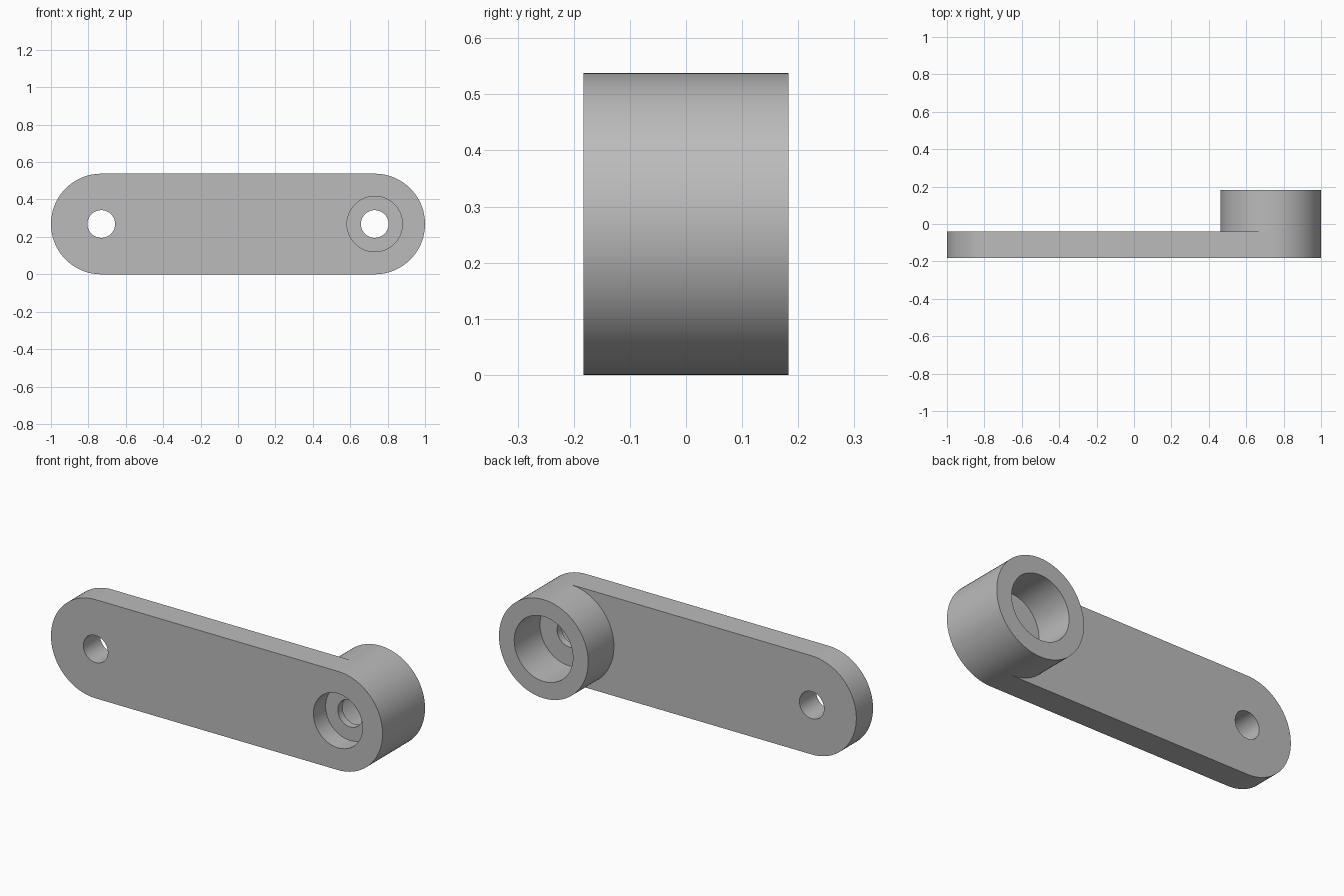
import bpy
import bmesh
from math import radians, pi, sin, cos

cube = bpy.data.objects.get("Cube")
if cube:
    bpy.data.objects.remove(cube, do_unlink=True)

R = 0.269            # end radius of the arm
PIN = 1 - R          # distance of each hole axis from the centre
FRONT, STEP, BACK = -0.183, -0.039, 0.183
HOLE, FRONT_BORE, BACK_BORE = 0.074, 0.148, 0.177
FRONT_FLOOR = -0.078
SEG = 96

grey = bpy.data.materials.new("plain_grey")
grey.use_nodes = True
colour = (0.5, 0.5, 0.5, 1)
grey.diffuse_color = colour
grey.node_tree.nodes["Principled BSDF"].inputs["Base Color"].default_value = colour


def arc(x, r, start, sweep, steps):
    """Points of an arc in the x-z plane about a hole axis."""
    return [(x + r * cos(start + sweep * i / steps),
             R + r * sin(start + sweep * i / steps)) for i in range(steps + 1)]


def make_object(name, bm):
    bmesh.ops.recalc_face_normals(bm, faces=bm.faces)
    mesh = bpy.data.meshes.new(name)
    bm.to_mesh(mesh)
    bm.free()
    mesh.materials.append(grey)
    obj = bpy.data.objects.new(name, mesh)
    bpy.context.collection.objects.link(obj)
    return obj


def prism(name, outline, y0, y1):
    """Extrude a closed x-z outline along y."""
    bm = bmesh.new()
    face = bm.faces.new([bm.verts.new((x, y0, z)) for x, z in outline])
    grown = bmesh.ops.extrude_face_region(bm, geom=[face])["geom"]
    moved = [v for v in grown if isinstance(v, bmesh.types.BMVert)]
    bmesh.ops.translate(bm, verts=moved, vec=(0, y1 - y0, 0))
    return make_object(name, bm)


def select_only(obj):
    bpy.ops.object.select_all(action='DESELECT')
    obj.select_set(True)
    bpy.context.view_layer.objects.active = obj


def drill(obj, x, r, y0, y1):
    """Cut a round bore and drop the cutter."""
    cutter = prism("bore_cutter", arc(x, r, 0, 2 * pi, SEG)[:-1], y0, y1)
    cutter.hide_render = True
    mod = obj.modifiers.new("bore", 'BOOLEAN')
    mod.operation = 'DIFFERENCE'
    mod.solver = 'EXACT'
    mod.object = cutter
    select_only(obj)
    bpy.ops.object.modifier_apply(modifier=mod.name)
    bpy.data.objects.remove(cutter, do_unlink=True)


# Flat arm with rounded ends, a hole at each end and a front counterbore
outline = arc(PIN, R, -pi / 2, pi, SEG // 2) + arc(-PIN, R, pi / 2, pi, SEG // 2)
arm = prism("arm_plate", outline, FRONT, STEP)
drill(arm, -PIN, HOLE, FRONT - 0.1, STEP + 0.1)
drill(arm, PIN, FRONT_BORE, FRONT - 0.1, FRONT_FLOOR)
drill(arm, PIN, HOLE, FRONT - 0.1, STEP + 0.1)

# Hollow boss on the back; its open front rests on the arm
bm = bmesh.new()
rings = []
for r, y in ((R, STEP), (R, BACK), (BACK_BORE, BACK), (BACK_BORE, STEP)):
    rings.append([bm.verts.new((x, y, z)) for x, z in arc(PIN, r, 0, 2 * pi, SEG)[:-1]])
for a, b in zip(rings, rings[1:]):
    for i in range(SEG):
        j = (i + 1) % SEG
        bm.faces.new((a[i], a[j], b[j], b[i]))
boss = make_object("boss", bm)

# Smooth the round walls and keep the rims sharp
for obj in (arm, boss):
    select_only(obj)
    bpy.ops.object.shade_smooth_by_angle(angle=radians(30))
